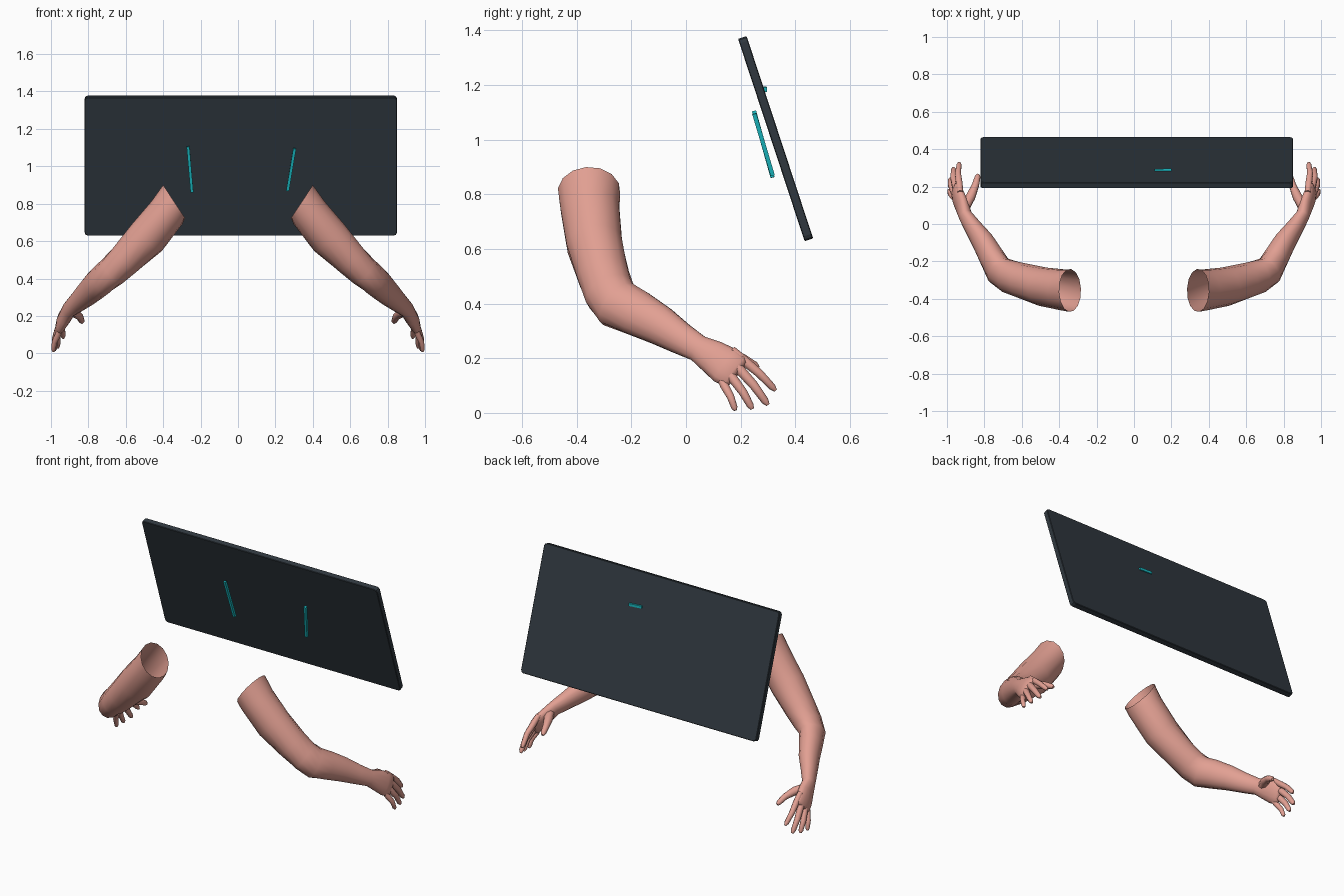
import bpy, bmesh, math
from mathutils import Vector, Matrix

if "Cube" in bpy.data.objects:
    bpy.data.objects.remove(bpy.data.objects["Cube"])


def material(name, rgb):
    m = bpy.data.materials.new(name)
    m.diffuse_color = (*rgb, 1.0)
    m.use_nodes = True
    m.node_tree.nodes["Principled BSDF"].inputs["Base Color"].default_value = m.diffuse_color
    return m


SKIN = material("skin", (0.76, 0.35, 0.29))
DARK = material("dark_slate", (0.029, 0.039, 0.049))
TEAL = material("teal", (0.01, 0.50, 0.55))


def finish(name, bm, mat, angle=None):
    bmesh.ops.recalc_face_normals(bm, faces=bm.faces)
    me = bpy.data.meshes.new(name)
    bm.to_mesh(me)
    bm.free()
    me.materials.append(mat)
    ob = bpy.data.objects.new(name, me)
    bpy.context.collection.objects.link(ob)
    if angle:
        bpy.ops.object.select_all(action='DESELECT')
        bpy.context.view_layer.objects.active = ob
        ob.select_set(True)
        bpy.ops.object.shade_smooth_by_angle(angle=math.radians(angle))
    return ob


def loft(name, rings, mat, sides=14, mirror=1, first_dir=None, cap_start=True, angle=60):
    """Elliptical tube: each ring is (centre, half width, half depth, width direction)."""
    pts = [Vector(r[0]) for r in rings]
    bm = bmesh.new()
    loops = []
    for i, (c, a, b, ref) in enumerate(rings):
        before = (pts[i] - pts[i - 1]).normalized() if i else Vector()
        after = (pts[i + 1] - pts[i]).normalized() if i + 1 < len(pts) else Vector()
        t = (before + after).normalized()
        if i == 0 and first_dir:
            t = Vector(first_dir).normalized()
        u = Vector(ref)
        u = (u - t * u.dot(t)).normalized()
        v = t.cross(u)
        loop = []
        for k in range(sides):
            w = 2 * math.pi * (k + 0.5) / sides
            p = pts[i] + u * a * math.cos(w) + v * b * math.sin(w)
            loop.append(bm.verts.new((p.x * mirror, p.y, p.z)))
        loops.append(loop)
    for l0, l1 in zip(loops, loops[1:]):
        for k in range(sides):
            n = (k + 1) % sides
            bm.faces.new((l0[k], l0[n], l1[n], l1[k]))
    bm.faces.new(loops[-1])
    if cap_start:
        bm.faces.new(loops[0])
    return finish(name, bm, mat, angle)


# Tilted slab with softened edges
bm = bmesh.new()
bmesh.ops.create_cube(bm, size=1, matrix=Matrix.Diagonal((1.67, 0.033, 0.78, 1)))
corners = [e for e in bm.edges if abs((e.verts[0].co - e.verts[1].co).y) > 0.01]
bmesh.ops.bevel(bm, geom=corners, offset=0.018, segments=2, affect='EDGES', profile=0.5)
rims = [e for e in bm.edges if abs((e.verts[0].co - e.verts[1].co).y) < 1e-5]
bmesh.ops.bevel(bm, geom=rims, offset=0.003, segments=1, affect='EDGES')
slab = finish("panel", bm, DARK)
slab.location = (0.015, 0.328, 1.004)
slab.rotation_euler.x = math.radians(18.2)

# Thin teal bars
X = (1, 0, 0)
bars = {
    "left_bar": ((-0.267, 0.249, 1.105), (-0.246, 0.317, 0.862), X),
    "right_bar": ((0.303, 0.250, 1.095), (0.265, 0.317, 0.870), X),
    "back_bar": ((0.11, 0.286, 1.188), (0.20, 0.289, 1.183), (0, 0, 1)),
}
for name, (p, q, ref) in bars.items():
    loft(name, [(p, 0.011, 0.011, ref), (q, 0.011, 0.011, ref)], TEAL, sides=4, angle=None)

# Arm from open shoulder end to knuckles
UP, MID, LOW, HAND = (0, 1, 0.12), (0, 0.85, 0.5), (0, 0.5, 0.86), (-0.15, 0.56, 0.8)
arm = [
    ((0.342, -0.355, 0.812), 0.115, 0.106, UP),
    ((0.380, -0.352, 0.752), 0.110, 0.103, UP),
    ((0.488, -0.335, 0.618), 0.104, 0.108, UP),
    ((0.600, -0.303, 0.505), 0.096, 0.092, (0, 0.95, 0.3)),
    ((0.670, -0.280, 0.440), 0.094, 0.082, MID),
    ((0.722, -0.250, 0.398), 0.094, 0.074, (0, 0.7, 0.7)),
    ((0.760, -0.180, 0.366), 0.086, 0.068, LOW),
    ((0.808, -0.095, 0.320), 0.074, 0.060, LOW),
    ((0.860, -0.020, 0.273), 0.060, 0.047, LOW),
    ((0.902, 0.045, 0.236), 0.050, 0.037, LOW),
    ((0.920, 0.098, 0.205), 0.064, 0.035, HAND),
    ((0.940, 0.145, 0.173), 0.073, 0.031, HAND),
    ((0.952, 0.178, 0.150), 0.067, 0.024, HAND),
    ((0.956, 0.188, 0.143), 0.055, 0.014, HAND),
]

# Fingers: knuckle, tip, radius
fingers = {
    "index_finger": ((0.930, 0.200, 0.200), (0.934, 0.328, 0.082), 0.017),
    "middle_finger": ((0.948, 0.188, 0.166), (0.964, 0.300, 0.029), 0.018),
    "ring_finger": ((0.958, 0.165, 0.132), (0.981, 0.243, 0.014), 0.017),
    "little_finger": ((0.957, 0.136, 0.105), (0.988, 0.181, 0.009), 0.015),
}
thumb = [
    ((0.908, 0.085, 0.222), 0.030, 0.030, X),
    ((0.872, 0.148, 0.217), 0.027, 0.026, X),
    ((0.847, 0.208, 0.197), 0.020, 0.020, X),
    ((0.836, 0.252, 0.173), 0.016, 0.016, X),
    ((0.833, 0.264, 0.164), 0.008, 0.008, X),
]

for side, s in (("right", 1), ("left", -1)):
    loft(f"{side}_arm", arm, SKIN, mirror=s, first_dir=(0.83, 0, -0.55), cap_start=False)
    loft(f"{side}_thumb", thumb, SKIN, sides=8, mirror=s)
    for name, (k, t, r) in fingers.items():
        k, t = Vector(k), Vector(t)
        bow = Vector((0.009, 0.004, 0.004))
        path = [(-0.25, 0, 1.0), (0.1, 0.4, 1.12), (0.5, 1, 1.0), (0.9, 0.2, 0.82), (1.0, 0, 0.4)]
        rings = [(k.lerp(t, f) + bow * b, r * w, r * w, X) for f, b, w in path]
        loft(f"{side}_{name}", rings, SKIN, sides=8, mirror=s)
